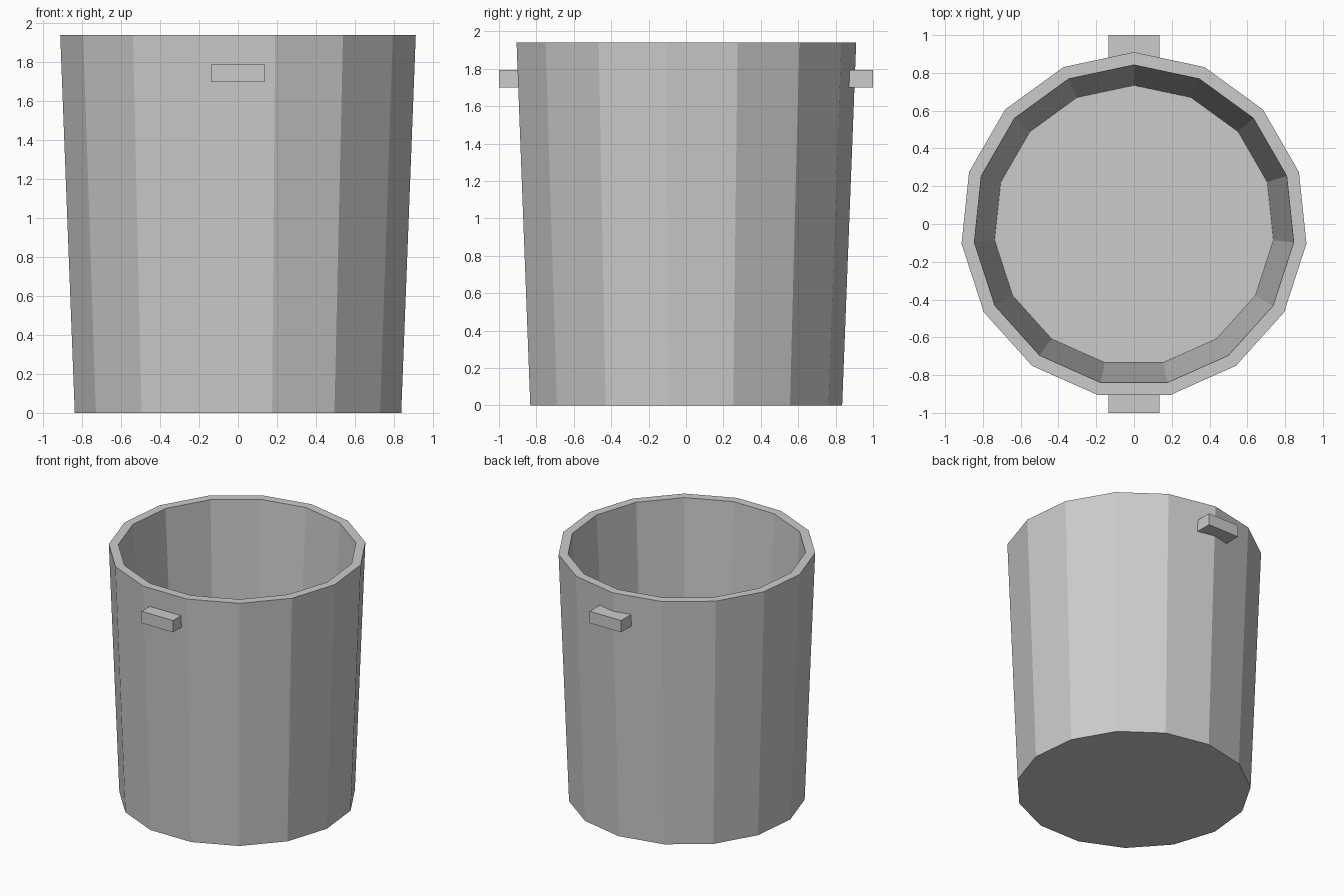
import bpy
import bmesh
import math

if "Cube" in bpy.data.objects:
    bpy.data.objects.remove(bpy.data.objects["Cube"])

SIDES = 15
CY = -0.008  # odd-sided ring is centred by its bounds


def make_object(name, bm):
    bmesh.ops.recalc_face_normals(bm, faces=bm.faces)
    mesh = bpy.data.meshes.new(name)
    bm.to_mesh(mesh)
    bm.free()
    obj = bpy.data.objects.new(name, mesh)
    bpy.context.collection.objects.link(obj)
    return obj


def ring(bm, radius, z):
    # First corner points to the back (+y)
    return [bm.verts.new((radius * math.sin(2 * math.pi * i / SIDES),
                          CY + radius * math.cos(2 * math.pi * i / SIDES), z))
            for i in range(SIDES)]


# Tapered bucket body: outer bottom, outer rim, inner rim, inner floor
bm = bmesh.new()
profile = [(0.843, 0.0), (0.918, 1.94), (0.85, 1.94), (0.742, 0.1)]
rings = [ring(bm, r, z) for r, z in profile]
for a, b in zip(rings, rings[1:]):
    for i in range(SIDES):
        j = (i + 1) % SIDES
        bm.faces.new((a[i], a[j], b[j], b[i]))
bm.faces.new(rings[0])
bm.faces.new(rings[-1])
make_object("bucket_body", bm)


# Block handles, set slightly into the wall at front and back
def handle(name, side):
    bm = bmesh.new()
    bmesh.ops.create_cube(bm, size=1.0)
    inner, outer = 0.872, 1.0
    bmesh.ops.scale(bm, vec=(0.272, outer - inner, 0.093), verts=bm.verts)
    bmesh.ops.translate(bm, vec=(0, side * (inner + outer) / 2, 1.746),
                        verts=bm.verts)
    make_object(name, bm)


handle("front_handle", -1)
handle("back_handle", 1)
